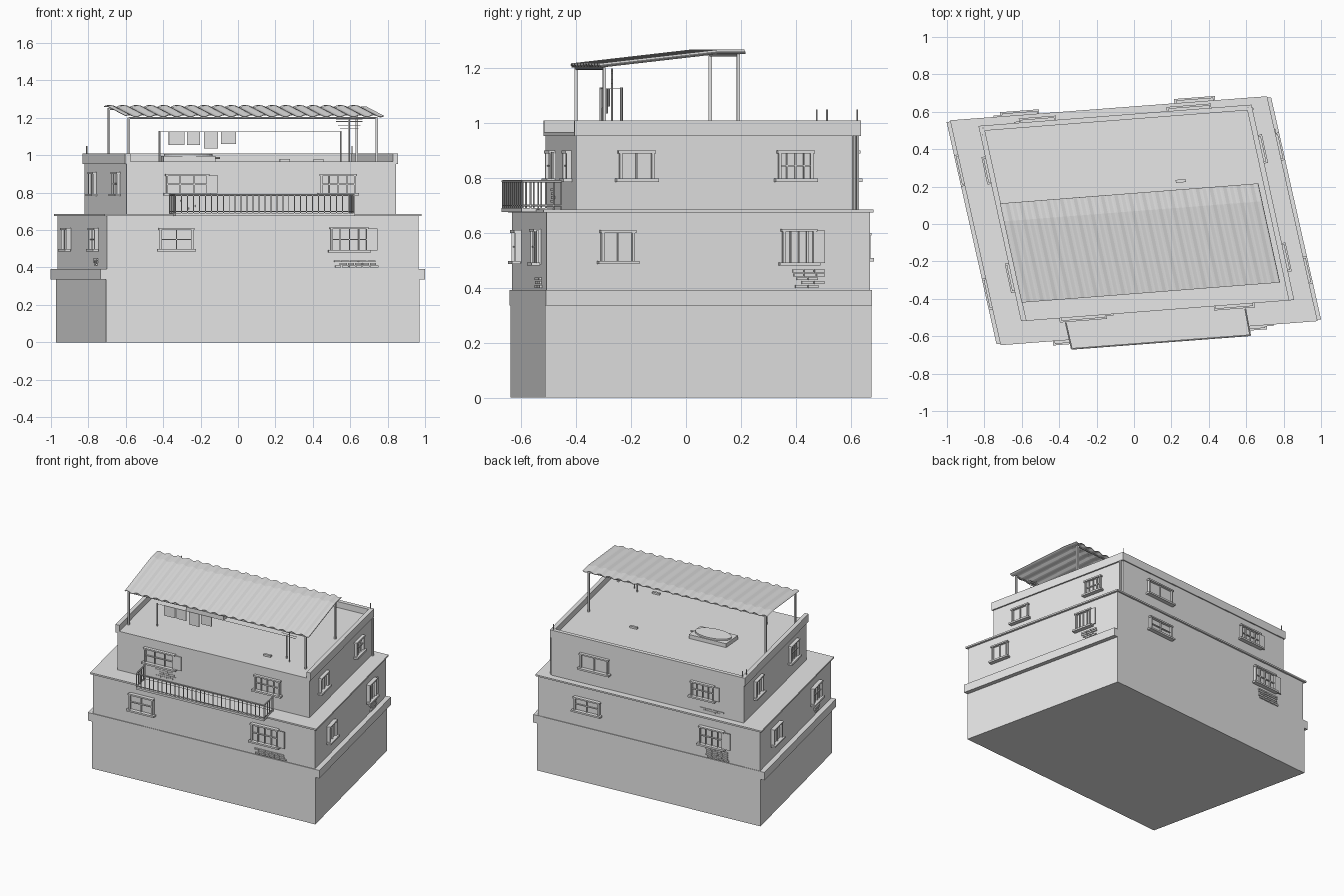
import bpy, bmesh, math, random
from mathutils import Vector, Matrix

random.seed(4)
if "Cube" in bpy.data.objects:
    bpy.data.objects.remove(bpy.data.objects["Cube"])

grey = bpy.data.materials.new("plain grey")
grey.use_nodes = True
grey.diffuse_color = (0.8, 0.8, 0.8, 1)
grey.node_tree.nodes["Principled BSDF"].inputs["Base Color"].default_value = (0.8, 0.8, 0.8, 1)


def finish(name, bm):
    bmesh.ops.recalc_face_normals(bm, faces=bm.faces)
    mesh = bpy.data.meshes.new(name)
    bm.to_mesh(mesh)
    bm.free()
    mesh.materials.append(grey)
    ob = bpy.data.objects.new(name, mesh)
    bpy.context.collection.objects.link(ob)
    return ob


def prism(bm, corners, z0, z1):
    low = [bm.verts.new((p.x, p.y, z0)) for p in corners]
    top = [bm.verts.new((p.x, p.y, z1)) for p in corners]
    bm.faces.new(low)
    bm.faces.new(top)
    for i in range(len(low)):
        j = (i + 1) % len(low)
        bm.faces.new((low[i], low[j], top[j], top[i]))


def box(bm, m, s0, s1, d0, d1, z0, z1):
    # m is a frame whose axes run along the wall, out of it and up
    size = Matrix.Diagonal((s1 - s0, d1 - d0, z1 - z0, 1))
    mid = Matrix.Translation(((s0 + s1) / 2, (d0 + d1) / 2, (z0 + z1) / 2))
    bmesh.ops.create_cube(bm, size=1, matrix=m @ mid @ size)


def rod(bm, a, b, r, sides=6):
    a, b = Vector(a), Vector(b)
    d = b - a
    m = Matrix.Translation((a + b) / 2) @ d.to_track_quat('Z', 'Y').to_matrix().to_4x4()
    bmesh.ops.create_cone(bm, cap_ends=True, segments=sides, radius1=r, radius2=r,
                          depth=d.length, matrix=m)


def frame(origin, along):
    a = Vector((along.x, along.y, 0)).normalized()
    out = Vector((a.y, -a.x, 0))
    m = Matrix((a, out, Vector((0, 0, 1)))).transposed().to_4x4()
    return Matrix.Translation((origin.x, origin.y, 0)) @ m


class Plan:
    """A skewed rectangle: front left corner, long side u, short side v."""
    def __init__(self, corner, u, v):
        self.o, self.u, self.v = Vector(corner), Vector(u), Vector(v)

    def at(self, a, b):
        return self.o + self.u * a + self.v * b

    def quad(self, a0=0, a1=1, b0=0, b1=1):
        return [self.at(a0, b0), self.at(a1, b0), self.at(a1, b1), self.at(a0, b1)]

    def grown(self, ga, gb):
        return self.quad(-ga, 1 + ga, -gb, 1 + gb)

    def wall(self, side):
        c = self.quad()
        i = ["front", "left", "back", "right"].index(side)
        return frame(c[i], c[(i + 1) % 4] - c[i])


lower = Plan((-.705, -.64), (1.675, .127), (-.267, 1.188))
upper = Plan((-.595, -.512), (1.44, .112), (-.225, 1.03))

# Main volumes
bm = bmesh.new()
prism(bm, lower.quad(), 0, .39)
finish("ground_floor", bm)
bm = bmesh.new()
prism(bm, lower.quad(-.018, 1.018), .335, .392)
finish("side_bands", bm)
bm = bmesh.new()
prism(bm, lower.quad(.003, .997, .004, .996), .39, .675)
finish("middle_floor", bm)
bm = bmesh.new()
prism(bm, lower.grown(.006, .006), .674, .685)
finish("middle_slab", bm)
bm = bmesh.new()
prism(bm, upper.quad(), .68, .955)
finish("top_floor", bm)
bm = bmesh.new()
prism(bm, upper.grown(.007, .007), .953, .967)
finish("roof_slab", bm)

# Low wall on three sides of the roof
bm = bmesh.new()
for a0, a1, b0, b1 in ((-.007, .013, -.007, 1.007), (.987, 1.007, -.007, 1.007),
                       (.013, .987, .98, 1.007)):
    prism(bm, upper.quad(a0, a1, b0, b1), .967, 1.01)
finish("parapet", bm)


def window(name, plan, side, c0, c1, z0, z1, bars=1, cross=False, shutter=0):
    # c0 and c1 are x on the front and back, y on the sides
    m = plan.wall(side)
    k = 0 if side in ("front", "back") else 1
    s0, s1 = sorted((c - m.translation[k]) / m.col[0][k] for c in (c0, c1))
    t = .01
    bm = bmesh.new()
    box(bm, m, s0, s1, -.01, .004, z0, z1)
    box(bm, m, s0, s0 + t, 0, .018, z0, z1)
    box(bm, m, s1 - t, s1, 0, .018, z0, z1)
    box(bm, m, s0 - .005, s1 + .005, 0, .022, z1 - t, z1)
    box(bm, m, s0 - .014, s1 + .014, 0, .03, z0 - .004, z0 + .008)
    for i in range(bars):
        s = s0 + (s1 - s0) * (i + 1) / (bars + 1)
        box(bm, m, s - .003, s + .003, 0, .013, z0, z1)
    if cross:
        zc = (z0 + z1) / 2
        box(bm, m, s0, s1, 0, .012, zc - .003, zc + .003)
    if shutter:
        box(bm, m, s1, s1 + shutter, .006, .014, z0 + .006, z1 - .006)
    finish(name, bm)


# Windows, floor by floor
for plan, side, c0, c1, z0, z1, bars, cross, shutter in (
        (upper, "front", -.385, -.16, .79, .90, 2, True, .05),
        (upper, "front", .44, .63, .79, .90, 3, True, 0),
        (lower, "front", -.42, -.24, .49, .61, 1, True, 0),
        (lower, "front", .495, .695, .485, .615, 3, True, .05),
        (upper, "left", -.245, -.118, .79, .90, 1, False, 0),
        (upper, "left", .335, .46, .79, .90, 3, True, 0),
        (lower, "left", -.31, -.19, .49, .61, 1, False, 0),
        (lower, "left", .35, .47, .485, .615, 3, False, .035),
        (upper, "back", .19, .40, .79, .90, 1, False, 0),
        (upper, "back", -.60, -.43, .79, .90, 3, True, .04),
        (lower, "back", .23, .42, .50, .60, 1, True, 0),
        (lower, "back", -.70, -.52, .485, .615, 3, True, .05),
        (upper, "right", .23, .35, .785, .91, 1, False, 0),
        (upper, "right", -.35, -.22, .785, .91, 3, True, 0),
        (lower, "right", .22, .36, .49, .61, 1, False, 0),
        (lower, "right", -.44, -.30, .49, .61, 3, True, 0)):
    floor = "upper" if plan is upper else "lower"
    window(f"{floor}_{side}_window", plan, side, c0, c1, z0, z1, bars, cross, shutter)


# Patches of bare brick
def bricks(name, plan, side, c, z, rows, width):
    m = plan.wall(side)
    k = 0 if side in ("front", "back") else 1
    mid = (c - m.translation[k]) / m.col[0][k]
    bm = bmesh.new()
    for r in range(rows):
        s = mid - width / 2 + random.uniform(-.02, .02)
        while s < mid + width / 2 - .03:
            length = random.uniform(.03, .045)
            box(bm, m, s, s + length, -.005, .004, z + r * .014, z + r * .014 + .01)
            s += length + .004
    finish(name, bm)


bricks("front_lower_bricks", lower, "front", .64, .40, 3, .22)
bricks("front_upper_bricks", upper, "front", -.22, .71, 4, .14)
bricks("left_bricks", lower, "left", .46, .40, 5, .11)
bricks("back_lower_bricks", lower, "back", -.66, .40, 5, .17)
bricks("back_upper_bricks", upper, "back", -.58, .70, 2, .16)
bricks("right_bricks", lower, "right", -.40, .41, 3, .08)

# Balcony with railing
deck = Plan((-.335, -.672), (.96, .073), (-.03, .145))
bm = bmesh.new()
prism(bm, deck.quad(), .676, .69)
finish("balcony_floor", bm)
bm = bmesh.new()
path = [deck.at(0, 1), deck.at(.003, .03), deck.at(.997, .03), deck.at(1, 1)]
for (p, q), n in zip(zip(path, path[1:]), (5, 30, 5)):
    for z, r in ((.788, .005), (.70, .003)):
        rod(bm, (*p, z), (*q, z), r)
    for i in range(n + 1):
        c = p.lerp(q, i / n)
        rod(bm, (*c, .685), (*c, .788), .003)
finish("balcony_railing", bm)

# Corrugated canopy on four posts
cover = Plan((-.6, -.42), (1.38, .107), (-.116, .53))
bm = bmesh.new()
steps = 19 * 8
rows = []
for b in (0, .82, 1):
    z = 1.21 + .05 * min(b / .82, 1)
    rows.append([bm.verts.new((*cover.at(i / steps, b), z + .006 * math.sin(i * math.pi / 4)))
                 for i in range(steps + 1)])
for low, high in zip(rows, rows[1:]):
    for i in range(steps):
        bm.faces.new((low[i], low[i + 1], high[i + 1], high[i]))
sheet = finish("canopy_sheet", bm)
solid = sheet.modifiers.new("thickness", 'SOLIDIFY')
solid.thickness = .004
solid.offset = 0
bm = bmesh.new()
for b, top in ((.035, 1.203), (.955, 1.252)):
    ends = [cover.at(a, b) for a in (.015, .975)]
    for p in ends:
        box(bm, frame(p, cover.u), -.006, .006, -.006, .006, .96, top)
    rod(bm, (*ends[0], top - .004), (*ends[1], top - .004), .005)
finish("canopy_posts", bm)

# Washing line and clothes
a, b = Vector((-.42, -.31)), Vector((.55, -.235))
bm = bmesh.new()
for p in (a, b):
    rod(bm, (*p, .96), (*p, 1.13), .005)
rod(bm, (*a, 1.125), (*b, 1.125), .0015)
finish("washing_line", bm)
bm = bmesh.new()
m = frame(a, b - a)
for s, w, z in ((.05, .085, 1.055), (.147, .07, 1.055), (.24, .075, 1.035), (.33, .08, 1.06)):
    box(bm, m, s, s + w, -.002, .002, z, 1.127)
finish("clothes", bm)

# Aerial
bm = bmesh.new()
p = Vector((.595, -.27))
rod(bm, (*p, .96), (*p, 1.2), .004)
for z, half in ((1.145, .05), (1.16, .06), (1.18, .07), (1.19, .07)):
    rod(bm, (p.x - half, p.y, z), (p.x + half, p.y, z), .002)
finish("aerial", bm)

# Roof tank with oval lid, and small vents
m = frame(Vector((-.265, .07)), upper.u)
bm = bmesh.new()
box(bm, m, -.14, .14, -.075, .075, .96, .995)
bmesh.ops.create_cone(bm, cap_ends=True, segments=32, radius1=.13, radius2=.13, depth=.012,
                      matrix=m @ Matrix.Translation((0, 0, 1.0)) @ Matrix.Diagonal((1, .54, 1, 1)))
rod(bm, m @ Vector((.14, 0, .985)), m @ Vector((.17, 0, .985)), .006)
finish("roof_tank", bm)
bm = bmesh.new()
for p in ((.25, .23), (.43, -.28)):
    box(bm, frame(Vector(p), upper.u), -.027, .027, -.008, .008, .96, .98)
finish("roof_vents", bm)

# Corner bars and drain pipe
bm = bmesh.new()
for a, b in ((0, .96), (.008, .995), (.992, .995)):
    rod(bm, (*upper.at(a, b), .99), (*upper.at(a, b), 1.05), .003)
finish("corner_bars", bm)
bm = bmesh.new()
p = upper.at(1.006, .985)
rod(bm, (*p, .68), (*p, .955), .008, 10)
finish("drain_pipe", bm)
